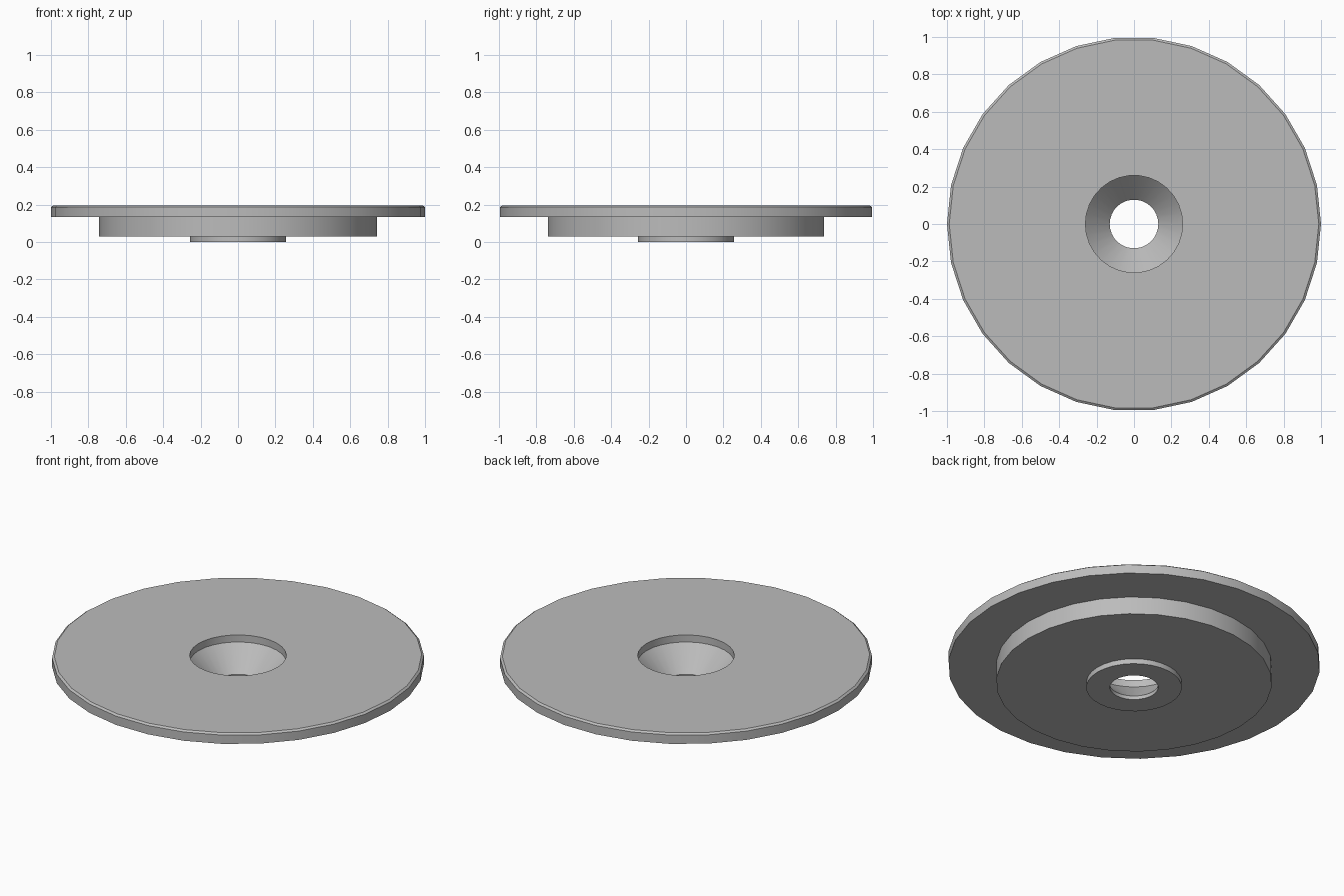
import bpy
import bmesh
from math import tau, radians
from mathutils import Vector

cube = bpy.data.objects.get("Cube")
if cube:
    bpy.data.objects.remove(cube, do_unlink=True)

SIDES = 30

grey = bpy.data.materials.new("plain_grey")
grey.use_nodes = True
colour = (0.5, 0.5, 0.5, 1)
grey.diffuse_color = colour
grey.node_tree.nodes["Principled BSDF"].inputs["Base Color"].default_value = colour


def lathe(name, profile):
    """Spin a closed (radius, height) profile around the z axis."""
    bm = bmesh.new()
    verts = [bm.verts.new((r, 0, z)) for r, z in profile]
    edges = [bm.edges.new((a, b)) for a, b in zip(verts, verts[1:] + verts[:1])]
    bmesh.ops.spin(bm, geom=verts + edges, cent=Vector(), axis=(0, 0, 1),
                   angle=tau, steps=SIDES, use_merge=True)
    bmesh.ops.remove_doubles(bm, verts=bm.verts, dist=0.0001)
    bmesh.ops.recalc_face_normals(bm, faces=bm.faces)
    mesh = bpy.data.meshes.new(name)
    bm.to_mesh(mesh)
    bm.free()
    obj = bpy.data.objects.new(name, mesh)
    bpy.context.collection.objects.link(obj)
    mesh.materials.append(grey)
    bpy.ops.object.select_all(action="DESELECT")
    obj.select_set(True)
    bpy.context.view_layer.objects.active = obj
    bpy.ops.object.shade_smooth_by_angle(angle=radians(25))
    return obj


# Stepped disc with chamfered rim and countersunk centre hole
lathe("countersunk_stepped_disc", [
    (0.13, 0), (0.257, 0),           # boss underside
    (0.257, 0.03), (0.742, 0.03),    # boss wall, middle step underside
    (0.742, 0.134), (1, 0.134),      # middle wall, flange underside
    (1, 0.186), (0.988, 0.195),      # flange wall and chamfer
    (0.26, 0.195), (0.26, 0.153),    # top face, hole wall
    (0.13, 0.022),                   # countersink cone down to throat
])
